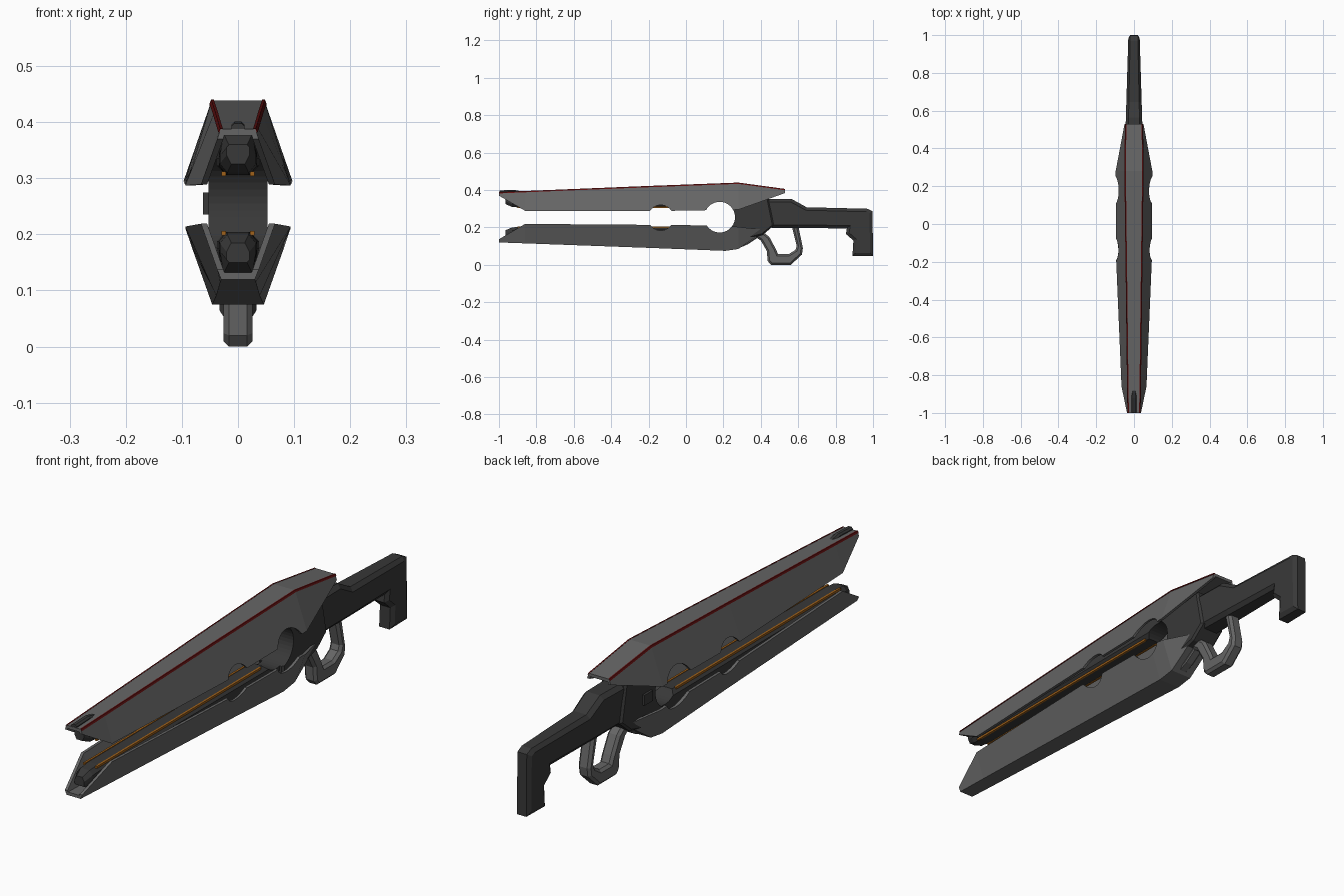
import bpy, bmesh, math

if "Cube" in bpy.data.objects:
    bpy.data.objects.remove(bpy.data.objects["Cube"])

def material(name, c):
    m = bpy.data.materials.new(name)
    m.diffuse_color = (*c, 1)
    m.use_nodes = True
    m.node_tree.nodes["Principled BSDF"].inputs["Base Color"].default_value = m.diffuse_color
    return m

GREY = material("gunmetal", (.13, .13, .13))
DARK = material("dark_polymer", (.04, .04, .04))
RED = material("red_trim", (.12, .005, .005))
ORANGE = material("orange_glow", (.35, .12, .01))

def finish(name, bm, mat):
    bmesh.ops.recalc_face_normals(bm, faces=bm.faces[:])
    me = bpy.data.meshes.new(name)
    bm.to_mesh(me)
    bm.free()
    ob = bpy.data.objects.new(name, me)
    bpy.context.collection.objects.link(ob)
    me.materials.append(mat)
    return ob

def loft(name, sections, mat):
    """Skin closed (x, z) sections placed along y."""
    bm = bmesh.new()
    rings = [[bm.verts.new((x, y, z)) for x, z in pts] for y, pts in sections]
    n = len(rings[0])
    for a, b in zip(rings, rings[1:]):
        for i in range(n):
            j = (i + 1) % n
            bm.faces.new((a[i], a[j], b[j], b[i]))
    bm.faces.new(rings[0])
    bm.faces.new(rings[-1])
    return finish(name, bm, mat)

def prism(name, profile, half, mat, bevel=0, taper=None, cx=0):
    """Extrude a (y, z) profile along x, chamfer the rims, optionally narrow with y."""
    bm = bmesh.new()
    l, r = [[bm.verts.new((s * half, y, z)) for y, z in profile] for s in (-1, 1)]
    caps = [bm.faces.new(l), bm.faces.new(r)]
    n = len(profile)
    for i in range(n):
        j = (i + 1) % n
        bm.faces.new((l[i], l[j], r[j], r[i]))
    bmesh.ops.recalc_face_normals(bm, faces=bm.faces[:])
    if bevel:
        edges = [e for f in caps for e in f.edges]
        bmesh.ops.bevel(bm, geom=edges, offset=bevel, segments=1, affect='EDGES')
    for v in bm.verts:
        if taper:
            v.co.x *= taper(v.co.y)
        v.co.x += cx
    return finish(name, bm, mat)

def cut(ob, cutters):
    bpy.context.view_layer.objects.active = ob
    for c in cutters:
        m = ob.modifiers.new("cut", 'BOOLEAN')
        m.operation, m.solver, m.object = 'DIFFERENCE', 'EXACT', c
        bpy.ops.object.modifier_apply(modifier=m.name)

def cutter(name, y, z, r):
    pts = [(y + r * math.cos(a * math.tau / 40), z + r * math.sin(a * math.tau / 40))
           for a in range(40)]
    ob = prism(name, pts, .3, GREY)
    ob.hide_render = True
    return ob

ring_cut = cutter("ring_cutter", .18, .255, .082)
notch_cut = cutter("notch_cutter", -.135, .252, .068)

# Armour shells: (y, ridge z, ridge half width, rim z, rim half width)
UPPER = [(-1, .388, .031, .37, .037), (-.86, .394, .033, .289, .066),
         (-.2, .421, .041, .287, .094), (.28, .439, .047, .295, .097),
         (.53, .405, .044, .384, .05)]
LOWER = [(-1, .12, .03, .137, .037), (-.86, .115, .032, .219, .066),
         (-.2, .091, .039, .214, .094), (.21, .075, .046, .21, .094),
         (.28, .085, .046, .203, .09), (.40, .168, .045, .19, .052)]

def shell(name, stations):
    secs = []
    for y, zt, hw, zb, wb in stations:
        zi = zt + math.copysign(.012, zb - zt)
        secs.append((y, [(-wb, zb), (-hw, zt), (hw, zt), (wb, zb), (wb - .011, zb),
                         (hw - .006, zi), (.006 - hw, zi), (.011 - wb, zb)]))
    ob = loft(name, secs, GREY)
    cut(ob, [ring_cut, notch_cut])

shell("upper_shell", UPPER)
shell("lower_shell", LOWER)

# Red trim along both top edges
for s, side in ((-1, "left"), (1, "right")):
    loft(f"{side}_red_trim",
         [(y, [(s * (h - .004), z + .001), (s * (h + .001), z + .001),
               (s * (h + .004), z - .006), (s * (h - .002), z - .006)])
          for y, z, h, _, _ in UPPER], RED)

# Accelerator rails, mirrored about the bore axis, with glowing strips
for s, side in ((1, "upper"), (-1, "lower")):
    secs = []
    for y, near, far, w in ((-.965, .07, .105, .6), (-.93, .055, .124, .95),
                            (-.88, .051, .127, 1), (.22, .051, .166, 1.1)):
        half = [(.02, near), (.034, near + .016), (.034, near + .03), (.027, far)]
        pts = [(x * w, .255 + s * d) for x, d in half]
        secs.append((y, pts + [(-x, z) for x, z in reversed(pts)]))
    cut(loft(f"{side}_rail", secs, DARK), [ring_cut])
    for t, lr in ((-1, "left"), (1, "right")):
        z = .255 + s * .053
        prism(f"{side}_{lr}_glow_strip",
              [(-.9, z - .004), (.1, z - .004), (.1, z + .004), (-.9, z + .004)],
              .004, ORANGE, cx=t * .025)

# Receiver block with the concave front
receiver = prism("receiver", [(.2, .14), (.2, .36), (.3, .385), (.44, .36), (.47, .21),
                              (.41, .16), (.3, .13)], .053, DARK, bevel=.008)
cut(receiver, [ring_cut])
prism("side_button", [(.29, .235), (.34, .235), (.34, .275), (.29, .275)],
      .01, DARK, cx=-.052)

# Stock with butt hook
prism("stock", [(.31, .20), (.31, .29), (.36, .335), (.42, .352), (.565, .352), (.645, .308),
                (.97, .300), (.997, .287), (1, .048), (.89, .048), (.895, .13), (.855, .165),
                (.86, .195), (.60, .197)],
      .048, DARK, bevel=.016, taper=lambda y: 1 - .38 * max(0, y - .4) / .6)

# Hand guard loop and its front bracket
prism("hand_guard", [(.35, .165), (.40, .13), (.432, .075), (.437, .02), (.455, 0), (.56, 0),
                     (.62, .055), (.625, .09), (.60, .21), (.565, .21), (.592, .10),
                     (.585, .08), (.55, .058), (.492, .058), (.48, .085), (.445, .15),
                     (.40, .185)], .026, GREY, bevel=.01)
prism("guard_bracket", [(.26, .09), (.28, .088), (.33, .11), (.39, .15), (.37, .165),
                        (.31, .125)], .018, GREY, bevel=.004)

# Front sight nub
loft("front_sight", [(y, [(-.012, .38), (-.012, z - .006), (-.006, z), (.006, z),
                          (.012, z - .006), (.012, .38)])
                     for y, z in ((-.998, .398), (-.92, .401), (-.88, .393))], DARK)

for c in (ring_cut, notch_cut):
    bpy.data.objects.remove(c)
